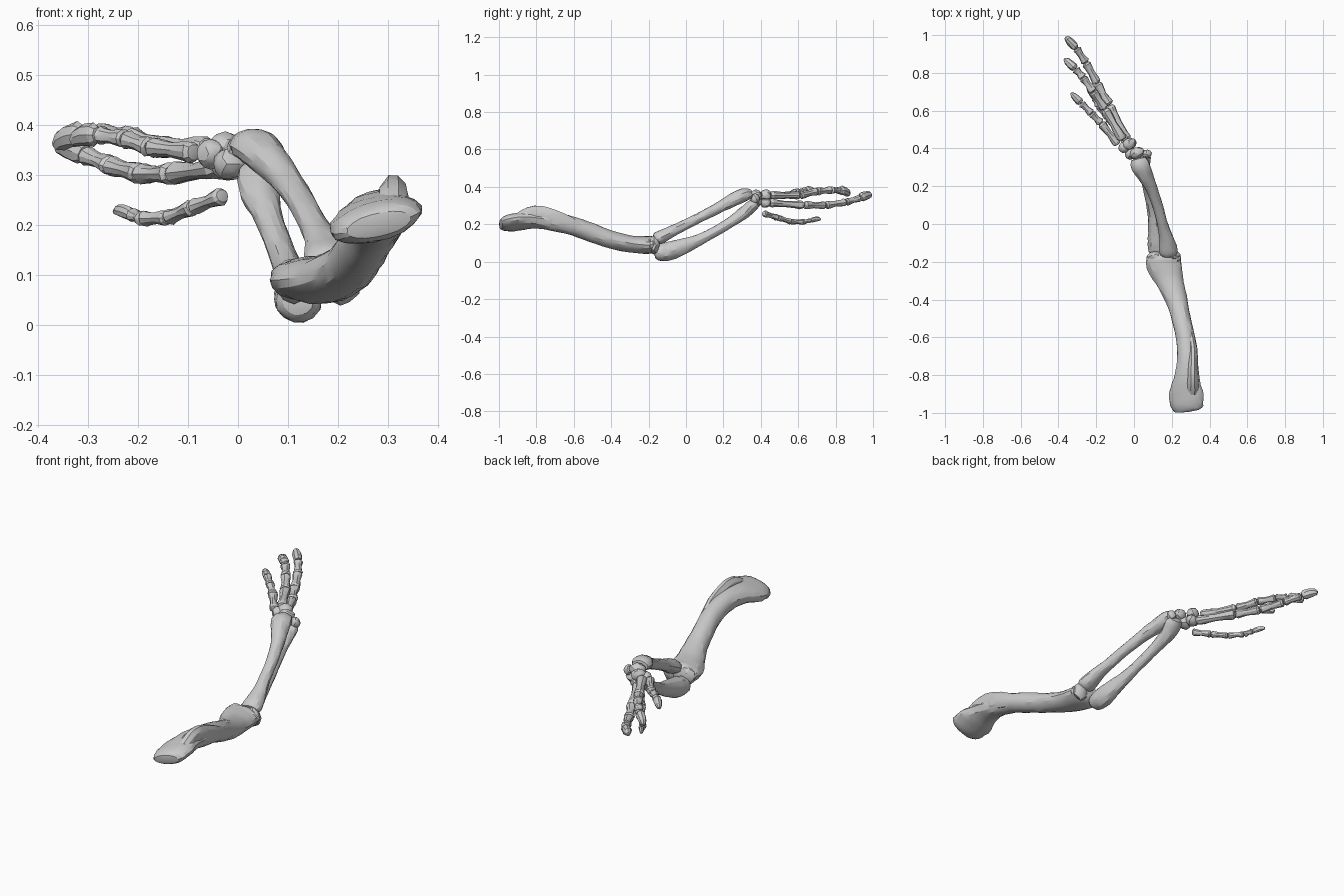
import bpy, bmesh, math, random
from mathutils import Vector

random.seed(4)


def finish(name, bm):
    bmesh.ops.recalc_face_normals(bm, faces=bm.faces)
    me = bpy.data.meshes.new(name)
    bm.to_mesh(me)
    bm.free()
    ob = bpy.data.objects.new(name, me)
    bpy.context.collection.objects.link(ob)
    bpy.ops.object.select_all(action='DESELECT')
    ob.select_set(True)
    bpy.context.view_layer.objects.active = ob
    bpy.ops.object.shade_smooth_by_angle(angle=math.radians(25))
    return ob


def spline(keys, steps):
    # Catmull-Rom through rows of (x, y, z, half width, half height, roll)
    out = []
    for i in range(len(keys) - 1):
        p0, p1 = keys[max(i - 1, 0)], keys[i]
        p2, p3 = keys[i + 1], keys[min(i + 2, len(keys) - 1)]
        for s in range(steps):
            t = s / steps
            out.append([b + .5 * t * (c - a + t * (2 * a - 5 * b + 4 * c - d
                        + t * (3 * (b - c) + d - a)))
                        for a, b, c, d in zip(p0, p1, p2, p3)])
    return out + [list(keys[-1])]


def loft(name, keys, sides=14, steps=3, rough=.035):
    # Bone surface: oval rings swept along a path, capped with a low dome
    rows = spline(keys, steps)
    pts = [Vector(r[:3]) for r in rows]
    bm = bmesh.new()
    rings = []
    for i, r in enumerate(rows):
        d = (pts[min(i + 1, len(pts) - 1)] - pts[max(i - 1, 0)]).normalized()
        side = d.cross(Vector((0, 0, 1))).normalized()
        up = side.cross(d)
        roll = math.radians(r[5])
        u = side * math.cos(roll) + up * math.sin(roll)
        v = up * math.cos(roll) - side * math.sin(roll)
        ring = []
        for k in range(sides):
            a = 2 * math.pi * k / sides
            j = 1 + random.uniform(-rough, rough)
            ring.append(bm.verts.new(pts[i] + u * (r[3] * j * math.cos(a)) + v * (r[4] * j * math.sin(a))))
        rings.append(ring)
    for r0, r1 in zip(rings, rings[1:]):
        for k in range(sides):
            n = (k + 1) % sides
            bm.faces.new((r0[k], r0[n], r1[n], r1[k]))
    for ring, p, q, r in ((rings[0], pts[0], pts[1], rows[0]), (rings[-1], pts[-1], pts[-2], rows[-1])):
        tip = bm.verts.new(p + (p - q).normalized() * min(r[3], r[4]) * .25)
        for k in range(sides):
            bm.faces.new((ring[k], ring[(k + 1) % sides], tip))
    return finish(name, bm)


def lump(name, loc, size, yaw=0):
    # Small irregular nodule
    bm = bmesh.new()
    bmesh.ops.create_icosphere(bm, subdivisions=2, radius=1)
    c, s = math.cos(yaw), math.sin(yaw)
    for v in bm.verts:
        x, y, z = (v.co[i] * size[i] * random.uniform(.9, 1.08) for i in range(3))
        v.co = Vector((x * c - y * s, x * s + y * c, z)) + Vector(loc)
    return finish(name, bm)


def phalanx(name, a, b, r, flat=.9):
    # Short bone: flared ends, narrow waist
    a, b = Vector(a), Vector(b)
    keys = []
    for t, f in ((.02, .75), (.09, 1), (.22, .9), (.5, .7), (.78, .83), (.91, .97), (.98, .7)):
        keys.append((*a.lerp(b, t), r * f, r * f * flat, 0))
    return loft(name, keys, sides=10, steps=1, rough=.08)


def claw(name, a, b, r):
    # Stout blunt claw
    a, b = Vector(a), Vector(b)
    keys = []
    for t, f, dz in ((.06, .75, 0), (.2, 1, .1), (.5, .95, .2), (.8, .8, .1), (.97, .45, -.2)):
        p = a.lerp(b, t)
        keys.append((p.x, p.y, p.z + dz * r, r * f * .9, r * f, 0))
    return loft(name, keys, sides=8, steps=1, rough=.08)


# Upper arm bone
loft("upper_arm_bone", [
    (.282, -.99, .200, .066, .024, 14), (.279, -.965, .204, .088, .037, 15),
    (.276, -.90, .213, .095, .042, 15), (.278, -.82, .223, .070, .044, 12),
    (.282, -.72, .217, .054, .050, 5), (.272, -.60, .189, .049, .050, 0),
    (.250, -.50, .153, .050, .051, 0), (.225, -.40, .117, .057, .047, 0),
    (.188, -.30, .095, .073, .045, 0), (.160, -.215, .089, .092, .047, 0),
    (.158, -.175, .093, .091, .044, 0), (.158, -.157, .096, .072, .028, 0)], sides=18)
# Muscle crest along the top of the upper arm
loft("upper_arm_crest", [
    (.312, -.93, .226, .024, .015, 0), (.311, -.87, .240, .034, .038, 0),
    (.311, -.81, .252, .030, .050, 0), (.312, -.74, .240, .027, .051, 0),
    (.312, -.66, .215, .024, .045, 0), (.298, -.56, .178, .016, .03, 0)], sides=10, steps=2)
# Elbow knuckles
lump("elbow_knuckle_left", (.112, -.176, .088), (.043, .032, .046))
lump("elbow_knuckle_right", (.205, -.170, .088), (.042, .030, .048))

# Two forearm bones
loft("forearm_upper_bone", [
    (.185, -.163, .118, .040, .030, 0), (.182, -.14, .130, .050, .036, 0),
    (.170, -.07, .165, .036, .030, 0), (.148, .01, .205, .028, .027, 0),
    (.124, .10, .250, .028, .027, 0), (.092, .19, .297, .032, .030, 0),
    (.058, .26, .335, .042, .036, 0), (.034, .31, .357, .050, .036, 0),
    (.024, .345, .360, .040, .026, 0)])
loft("forearm_lower_bone", [
    (.120, -.165, .045, .030, .026, 0), (.121, -.145, .047, .044, .043, 0),
    (.120, -.09, .057, .048, .051, 0), (.113, -.02, .080, .038, .043, 0),
    (.100, .06, .112, .029, .032, 0), (.083, .15, .158, .027, .027, 0),
    (.062, .24, .212, .028, .028, 0), (.045, .31, .262, .040, .033, 0),
    (.045, .355, .300, .045, .032, 0), (.048, .38, .318, .034, .024, 0)])

# Wrist bones
wrist = [((.015, .375, .355), (.042, .030, .032)), ((-.015, .375, .322), (.038, .032, .032)),
         ((-.025, .425, .355), (.036, .032, .032)), ((-.054, .405, .342), (.030, .030, .030)),
         ((-.020, .425, .316), (.036, .030, .028)), ((.068, .370, .335), (.026, .024, .028))]
for i, (loc, size) in enumerate(wrist):
    lump(f"wrist_bone_{i + 1}", loc, size, .5)

# Four digits: joint positions from the palm to the claw tip
digits = {
    "long_digit": (.027, [(-.035, .44, .315), (-.13, .63, .302), (-.195, .745, .302),
                          (-.255, .855, .318), (-.305, .93, .340), (-.362, .99, .358)]),
    "middle_digit": (.027, [(-.06, .445, .355), (-.155, .61, .355), (-.215, .70, .376),
                            (-.27, .775, .383), (-.308, .82, .382), (-.366, .872, .362)]),
    "outer_digit": (.024, [(-.085, .42, .345), (-.175, .535, .355), (-.225, .585, .372),
                           (-.278, .638, .380), (-.332, .692, .370)]),
    "low_digit": (.020, [(-.03, .415, .258), (-.09, .49, .235), (-.14, .56, .214),
                         (-.19, .625, .212), (-.212, .665, .220), (-.247, .72, .229)]),
}
for name, (r, joints) in digits.items():
    for i, (a, b) in enumerate(zip(joints, joints[1:])):
        if i == len(joints) - 2:
            claw(f"{name}_claw", a, b, r * (.7 if name == "low_digit" else .95))
        else:
            phalanx(f"{name}_bone_{i + 1}", a, b, r * (1 - .05 * i))
